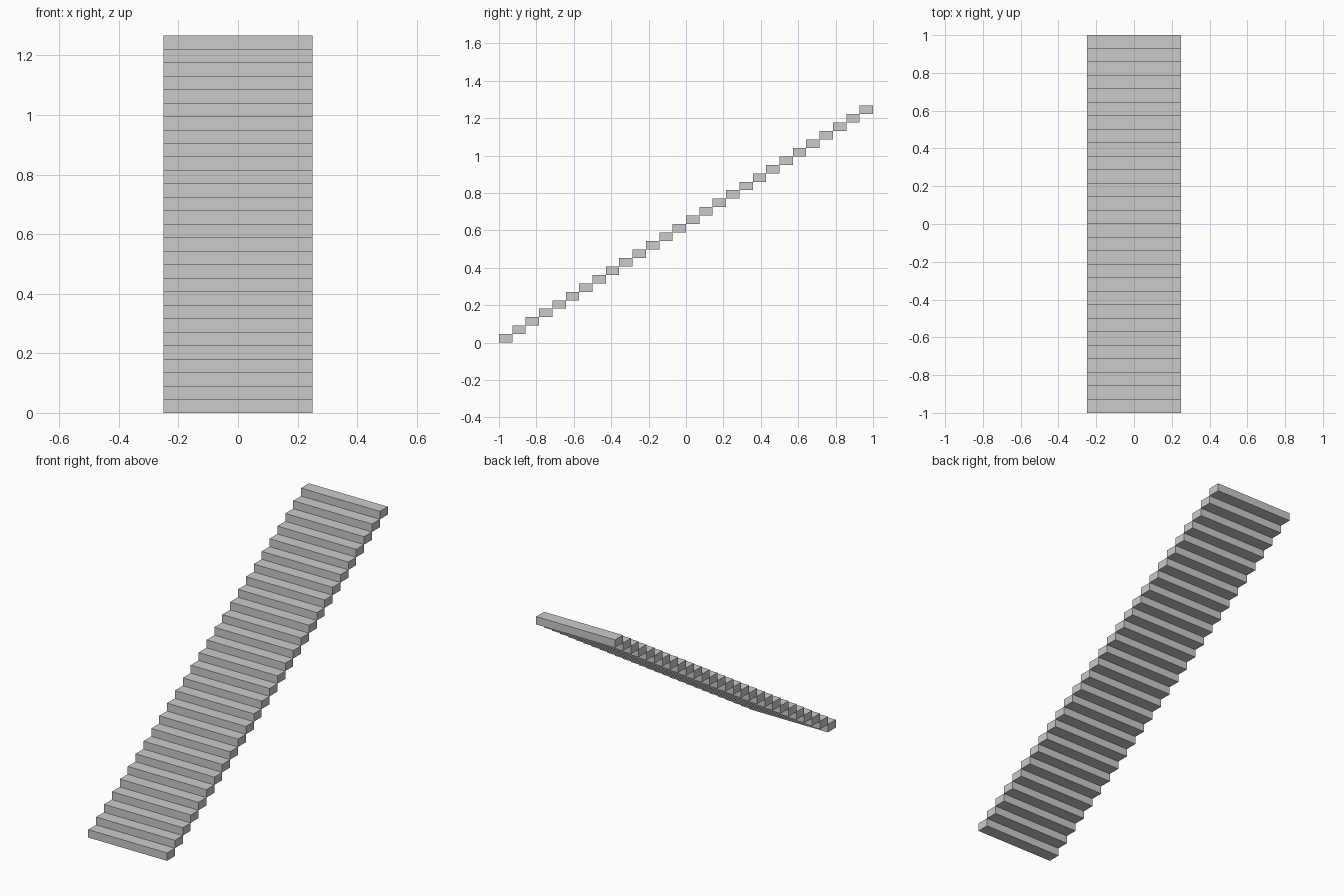
import bpy

if "Cube" in bpy.data.objects:
    bpy.data.objects.remove(bpy.data.objects["Cube"])

COUNT = 28
WIDTH, LENGTH, HEIGHT = 0.50, 2.0, 1.267
GOING, RISE = LENGTH / COUNT, HEIGHT / COUNT

# One solid block tread, lowest at the front
bpy.ops.mesh.primitive_cube_add(
    size=1, location=(0, -LENGTH / 2 + GOING / 2, RISE / 2))
steps = bpy.context.object
steps.name = "stair_steps"
steps.scale = (WIDTH, GOING, RISE)
bpy.ops.object.transform_apply(location=False, rotation=False, scale=True)

# Repeat the tread up the flight, edge to edge
flight = steps.modifiers.new("flight", 'ARRAY')
flight.count = COUNT
flight.use_relative_offset = False
flight.use_constant_offset = True
flight.constant_offset_displace = (0, GOING, RISE)
